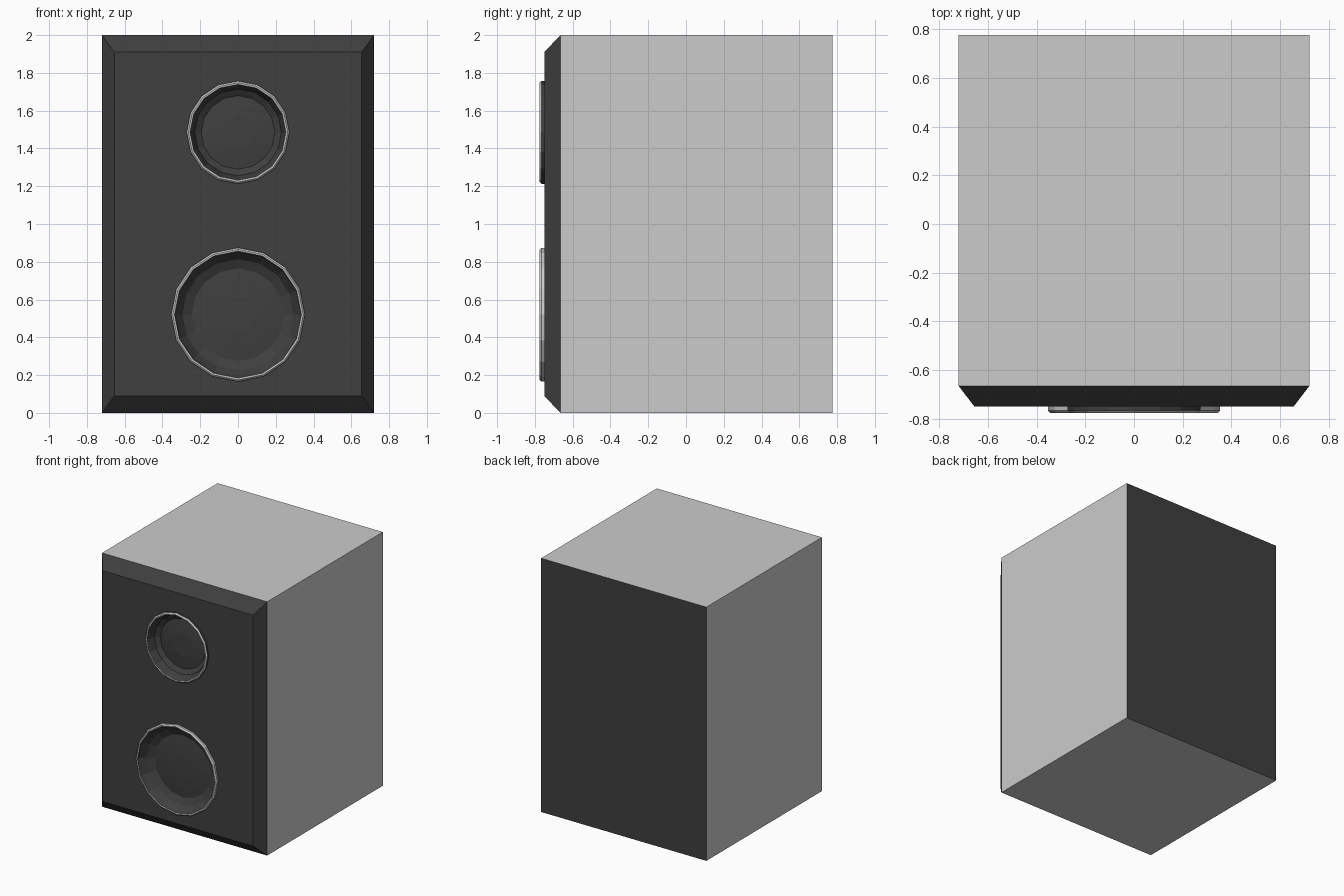
import bpy, bmesh, math
from mathutils import Vector

if "Cube" in bpy.data.objects:
    bpy.data.objects.remove(bpy.data.objects["Cube"])

SIDES = 16
HX, BACK, MID, FRONT = 0.72, 0.775, -0.665, -0.75


def material(name, v):
    m = bpy.data.materials.new(name)
    m.diffuse_color = (v, v, v, 1)
    m.use_nodes = True
    m.node_tree.nodes["Principled BSDF"].inputs["Base Color"].default_value = m.diffuse_color
    return m


black = material("black", 0.05)


def finish(bm, name, mat=None):
    me = bpy.data.meshes.new(name)
    bm.to_mesh(me)
    bm.free()
    ob = bpy.data.objects.new(name, me)
    bpy.context.collection.objects.link(ob)
    if mat:
        me.materials.append(mat)
    return ob


def rect(bm, hx, y, z0, z1):
    # counter-clockwise as seen from the front
    return [bm.verts.new(p) for p in
            ((-hx, y, z0), (hx, y, z0), (hx, y, z1), (-hx, y, z1))]


def circle(bm, r, y, zc):
    return [bm.verts.new((r * math.cos(a), y, zc + r * math.sin(a)))
            for a in (2 * math.pi * i / SIDES for i in range(SIDES))]


def bridge(bm, outer, inner):
    n = len(outer)
    for i in range(n):
        j = (i + 1) % n
        bm.faces.new((outer[i], outer[j], inner[j], inner[i]))


def lathe(name, profile, zc, mat=None, cap=False):
    bm = bmesh.new()
    loops = [circle(bm, r, y, zc) for r, y in profile]
    for a, b in zip(loops, loops[1:]):
        bridge(bm, a, b)
    if cap:
        bm.faces.new(loops[-1])
    return finish(bm, name, mat)


# centre height, outer radius, radius of the inner diaphragm
drivers = {"tweeter": (1.485, 0.272, 0.195), "woofer": (0.52, 0.354, 0.245)}

# Cabinet walls
bm = bmesh.new()
bridge(bm, rect(bm, HX, BACK, 0, 2), rect(bm, HX, MID, 0, 2))
finish(bm, "cabinet_walls")

# Back panel
bm = bmesh.new()
bm.faces.new(rect(bm, HX, BACK, 0, 2)[::-1])
finish(bm, "back_panel", black)

# Front baffle: chamfered border and a face with two driver holes
bm = bmesh.new()
edge = rect(bm, 0.655, FRONT, 0.09, 1.91)
bridge(bm, rect(bm, HX, MID, 0, 2), edge)
loops = [edge] + [circle(bm, R - 0.012, FRONT, zc) for zc, R, _ in drivers.values()]
edges = []
for lp in loops:
    for a, b in zip(lp, lp[1:] + lp[:1]):
        edges.append(bm.edges.get((a, b)) or bm.edges.new((a, b)))
bmesh.ops.triangle_fill(bm, use_beauty=True, use_dissolve=False,
                        edges=edges, normal=Vector((0, -1, 0)))
bm.normal_update()
for f in bm.faces:
    if f.normal.y > 0:
        f.normal_flip()
finish(bm, "front_baffle", black)

# Drivers: raised collar, bright rim, recessed surround and diaphragm
for name, (zc, R, r) in drivers.items():
    lathe(name + "_collar", [(R, FRONT), (R, -0.766)], zc,
          black if name == "tweeter" else None)
    lathe(name + "_rim", [(R, -0.766), (R - 0.009, -0.775), (R - 0.018, -0.773)], zc)
    m = r + (R - r) * 0.45
    lathe(name + "_surround",
          [(R - 0.018, -0.773), (R - 0.027, -0.755), (m, -0.712), (r, -0.688)], zc, black)
    lathe(name + "_diaphragm",
          [(r, -0.688), (r * 0.75, -0.694), (0.09, -0.7)], zc, black, cap=True)
